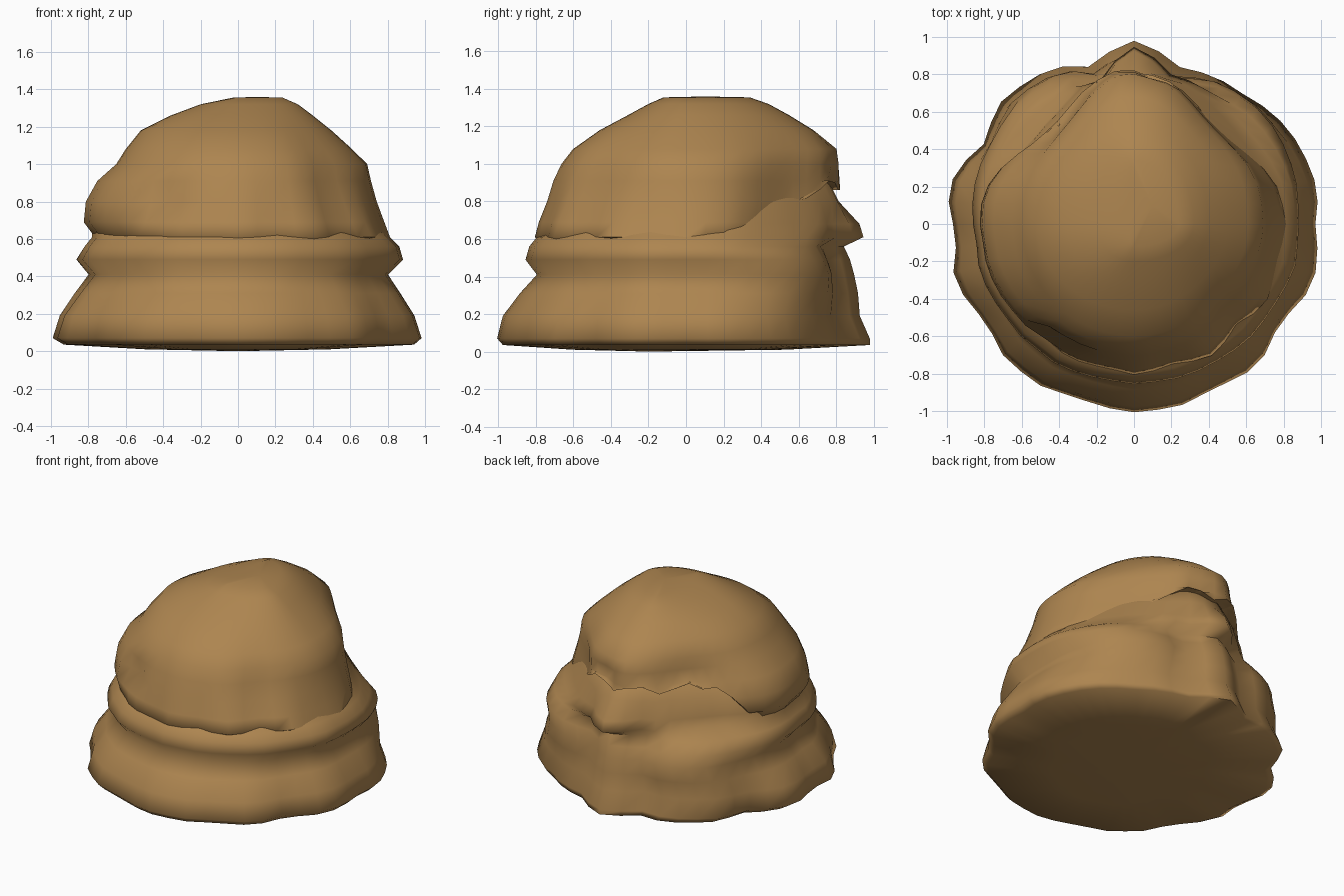
import bpy, bmesh, math, random
from mathutils import Vector

cube = bpy.data.objects.get("Cube")
if cube:
    bpy.data.objects.remove(cube)
random.seed(4)
SEGMENTS = 48

tan = bpy.data.materials.new("tan cloth")
tan.use_nodes = True
colour = (0.42, 0.235, 0.08, 1)
tan.diffuse_color = colour
tan.node_tree.nodes["Principled BSDF"].inputs["Base Color"].default_value = colour


def bump(degrees, centre, width):
    """Smooth hump around one direction, 1 at the centre and 0 outside."""
    gap = abs((degrees - centre + 180) % 360 - 180)
    return 0.5 + 0.5 * math.cos(math.pi * gap / width) if gap < width else 0


def band(z, centre, width):
    """Straight-sided hump around one height."""
    return max(0, 1 - abs(z - centre) / width)


def loft(name, rows, shape, bottom, top):
    """Skin rings given as (height, left, right, front, back reach)."""
    bm = bmesh.new()
    rings = []
    for z, left, right, front, back in rows:
        ring = []
        for i in range(SEGMENTS):
            degrees = 360 * i / SEGMENTS
            a = math.radians(degrees)
            c, s = math.cos(a), math.sin(a)
            p = Vector((c * (right if c > 0 else left), s * (back if s > 0 else front), z))
            ring.append(bm.verts.new(shape(p, degrees, wobble[i])))
        rings.append(ring)
    for low, high in zip(rings, rings[1:]):
        for i in range(SEGMENTS):
            j = (i + 1) % SEGMENTS
            bm.faces.new((low[i], low[j], high[j], high[i]))
    for ring, tip in ((rings[0][::-1], bottom), (rings[-1], top)):
        centre = bm.verts.new(tip)
        for i in range(SEGMENTS):
            bm.faces.new((ring[i], ring[(i + 1) % SEGMENTS], centre))
    bmesh.ops.recalc_face_normals(bm, faces=bm.faces)
    mesh = bpy.data.meshes.new(name)
    bm.to_mesh(mesh)
    bm.free()
    mesh.materials.append(tan)
    obj = bpy.data.objects.new(name, mesh)
    bpy.context.collection.objects.link(obj)
    bpy.ops.object.select_all(action="DESELECT")
    obj.select_set(True)
    bpy.context.view_layer.objects.active = obj
    bpy.ops.object.shade_smooth_by_angle(angle=math.radians(80))


wobble = [random.uniform(-0.008, 0.008) for _ in range(SEGMENTS)]

# Dents between the hem folds: direction, depth, width
HEM_DENTS = [(325, 0.06, 15), (295, 0.03, 14), (250, 0.03, 16), (213, 0.05, 17),
             (183, 0.05, 14), (150, 0.08, 14), (55, 0.06, 26), (0, 0.03, 10)]


def skirt_shape(p, degrees, noise):
    # Uneven hem, evening out towards the roll
    hem = max(0.15, 1 - p.z / 0.5)
    k = 1 + noise - hem * sum(d * bump(degrees, a, w) for a, d, w in HEM_DENTS)
    # The groove under the roll fills out on both back corners
    fill = band(p.z, 0.4, 0.2)
    k += fill * (0.1 * bump(degrees, 42, 40) + 0.11 * bump(degrees, 135, 50))
    # Upright fold with a groove on each side at the back
    if p.z < 0.7:
        k += 0.07 * bump(degrees, 90, 14) - 0.05 * (bump(degrees, 105, 12) + bump(degrees, 75, 12))
    # The sloping shelf draws in on both back corners
    if p.z > 0.58:
        k -= 0.15 * bump(degrees, 132, 45) + 0.08 * bump(degrees, 48, 40)
    return Vector((p.x * k, p.y * k, p.z))


def dome_shape(p, degrees, noise):
    low = max(0, min(1, (1.15 - p.z) / 0.5))
    # Pinched back corners and a flatter front corner
    pinch = max(0, min(1, (1.3 - p.z) / 0.35))
    k = 1 + noise * low
    k -= pinch * (0.18 * bump(degrees, 132, 42) + 0.15 * bump(degrees, 48, 40))
    k -= 0.07 * bump(degrees, 318, 35) * band(p.z, 0.95, 0.35)
    # Gully at the back where the overhang splits
    k -= 0.08 * bump(degrees, 82, 14) * band(p.z, 0.9, 0.25)
    # Draped creases above the roll and a tuck at the front
    creases = bump(degrees, 310, 75) * math.cos(math.radians(degrees * 12))
    k += 0.03 * low * creases
    k -= 0.1 * bump(degrees, 240, 16) * band(p.z, 0.8, 0.13)
    # The lower edge lifts into a jagged overhang at the back
    lift = min(1, 2.2 * bump(degrees, 104, 74))
    jag = 0.03 * lift * math.sin(math.radians(degrees * 15))
    edge = 0.56 + 0.33 * lift + jag
    return Vector((p.x * k, p.y * k, max(p.z, edge)))


# Flared skirt, rolled band and the shelf behind the dome
loft("skirt_and_roll", [
    (0.01, 0.5, 0.5, 0.6, 0.5),
    (0.035, 0.94, 0.96, 0.97, 0.92),
    (0.07, 1, 1, 1, 0.92),
    (0.19, 0.96, 0.96, 0.97, 0.87),
    (0.31, 0.87, 0.88, 0.88, 0.86),
    (0.41, 0.79, 0.81, 0.79, 0.84),
    (0.49, 0.86, 0.89, 0.85, 0.82),
    (0.56, 0.82, 0.87, 0.83, 0.79),
    (0.61, 0.78, 0.82, 0.79, 0.89),
    (0.68, 0.78, 0.74, 0.65, 0.87),
    (0.8, 0.72, 0.67, 0.58, 0.82),
    (0.96, 0.55, 0.52, 0.5, 0.74),
], skirt_shape, (0, -0.2, 0), (0, 0.1, 1.05))

# Slumped dome with its edge resting on the roll
loft("dome", [
    (0.55, 0.7, 0.72, 0.72, 0.72),
    (0.61, 0.76, 0.81, 0.79, 0.78),
    (0.69, 0.82, 0.78, 0.77, 0.82),
    (0.8, 0.81, 0.74, 0.73, 0.84),
    (0.91, 0.75, 0.71, 0.7, 0.84),
    (1.0, 0.65, 0.69, 0.66, 0.83),
    (1.08, 0.6, 0.61, 0.6, 0.81),
    (1.18, 0.52, 0.5, 0.46, 0.68),
    (1.26, 0.36, 0.4, 0.31, 0.55),
    (1.32, 0.2, 0.32, 0.2, 0.44),
    (1.355, 0.03, 0.24, 0.12, 0.34),
], dome_shape, (0, 0.05, 0.8), (0.1, 0.1, 1.36))
